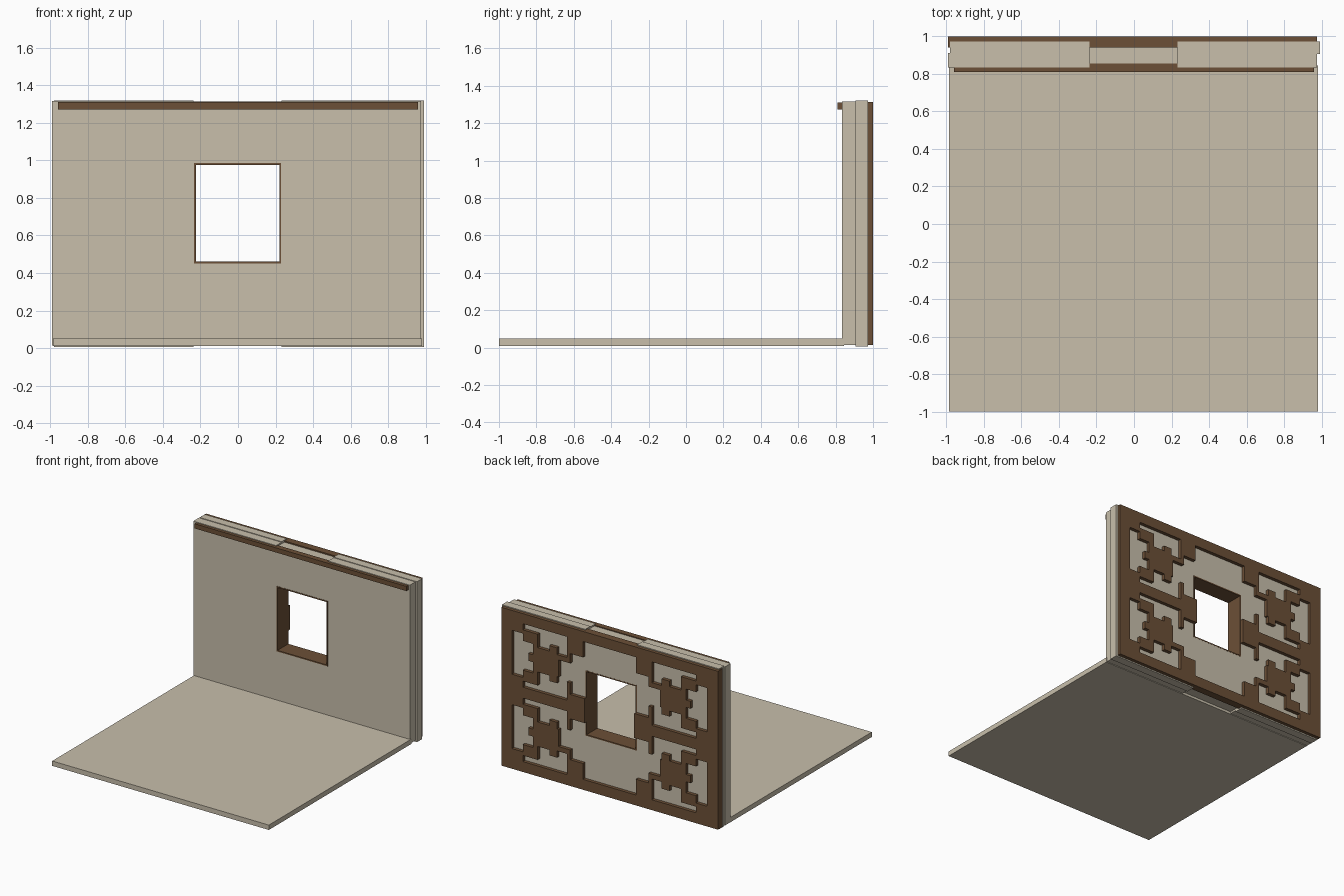
import bpy, bmesh

if "Cube" in bpy.data.objects:
    bpy.data.objects.remove(bpy.data.objects["Cube"])


def material(name, rgb):
    m = bpy.data.materials.new(name)
    m.diffuse_color = (*rgb, 1)
    m.use_nodes = True
    m.node_tree.nodes["Principled BSDF"].inputs["Base Color"].default_value = m.diffuse_color
    return m


PLASTER = material("beige plaster", (0.58, 0.52, 0.41))
WOOD = material("brown wood", (0.150, 0.080, 0.038))


def panel(name, rect, y0, y1, mat, holes=()):
    """Upright plate in the xz plane; rect and holes are (x0, x1, z0, z1)."""
    x0, x1, z0, z1 = rect
    xs = sorted({x0, x1} | {v for h in holes for v in h[:2] if x0 < v < x1})
    zs = sorted({z0, z1} | {v for h in holes for v in h[2:] if z0 < v < z1})
    bm = bmesh.new()
    grid = {(i, k): bm.verts.new((x, y0, z)) for i, x in enumerate(xs) for k, z in enumerate(zs)}
    for i in range(len(xs) - 1):
        for k in range(len(zs) - 1):
            cx, cz = (xs[i] + xs[i + 1]) / 2, (zs[k] + zs[k + 1]) / 2
            if any(h[0] < cx < h[1] and h[2] < cz < h[3] for h in holes):
                continue
            bm.faces.new([grid[i, k], grid[i + 1, k], grid[i + 1, k + 1], grid[i, k + 1]])
    bmesh.ops.delete(bm, geom=[v for v in bm.verts if not v.link_faces], context='VERTS')
    # extrude the sheet backwards, keeping the front sheet
    out = bmesh.ops.extrude_face_region(bm, geom=bm.faces[:], use_keep_orig=True)
    for v in out["geom"]:
        if isinstance(v, bmesh.types.BMVert):
            v.co.y = y1
    bmesh.ops.recalc_face_normals(bm, faces=bm.faces[:])
    me = bpy.data.meshes.new(name)
    bm.to_mesh(me)
    bm.free()
    me.materials.append(mat)
    ob = bpy.data.objects.new(name, me)
    bpy.context.collection.objects.link(ob)
    return ob


# Floor slab
panel("floor", (-0.985, 0.98, 0.01, 0.05), -1.0, 0.845, PLASTER)

# Two wall layers with a window; the middle strip is slightly shorter
WINDOW = (-0.235, 0.23, 0.45, 0.985)
shorter = [(-0.238, 0.233, 1.303, 2), (-0.238, 0.233, -1, 0.03)]
panel("inner_wall", (-0.99, 0.975, 0.015, 1.315), 0.835, 0.91, PLASTER, [WINDOW] + shorter)
panel("outer_wall", (-0.98, 0.99, 0.005, 1.32), 0.905, 0.972, PLASTER, [WINDOW] + shorter)

# Window lining and top trim rail
panel("window_lining", WINDOW, 0.833, 0.973, WOOD, [(-0.225, 0.22, 0.46, 0.975)])
panel("top_trim", (-0.96, 0.96, 1.272, 1.31), 0.81, 0.855, WOOD)

# Back lattice: cutouts of one quadrant, around its own mid height
CX, CZ, QZ = -0.005, 0.665, 0.97
half_quadrant = [
    # side cutout
    (0.78, 0.88, QZ, 1.15), (0.73, 0.78, QZ, 1.09), (0.69, 0.73, 1.0, 1.09),
    # stepped bar cutout
    (0.38, 0.78, 1.18, 1.23), (0.54, 0.645, 1.07, 1.18),
    (0.47, 0.54, 1.115, 1.18), (0.38, 0.47, 1.06, 1.18),
]
holes = []
for a, b, lo, hi in half_quadrant:
    for z0, z1 in ((lo, hi), (2 * QZ - hi, 2 * QZ - lo)):
        holes.append((a, b, z0, z1))
# stepped edge of the central opening
holes += [(0.225, 0.35, 0.765, 1.10), (0.35, 0.455, 0.86, 1.02)]

cuts = [(CX - 0.225, CX + 0.225, 0.10, 1.23), (CX - 0.24, CX + 0.24, 0.765, 1.23),
        (CX - 0.24, CX + 0.24, 0.10, 0.565)]
for a, b, z0, z1 in holes:
    for x0, x1 in ((a, b), (2 * CX - b, 2 * CX - a)):
        cuts += [(x0, x1, z0, z1), (x0, x1, 2 * CZ - z1, 2 * CZ - z0)]
panel("back_lattice", (-0.99, 0.975, 0.015, 1.313), 0.94, 1.0, WOOD, cuts)
